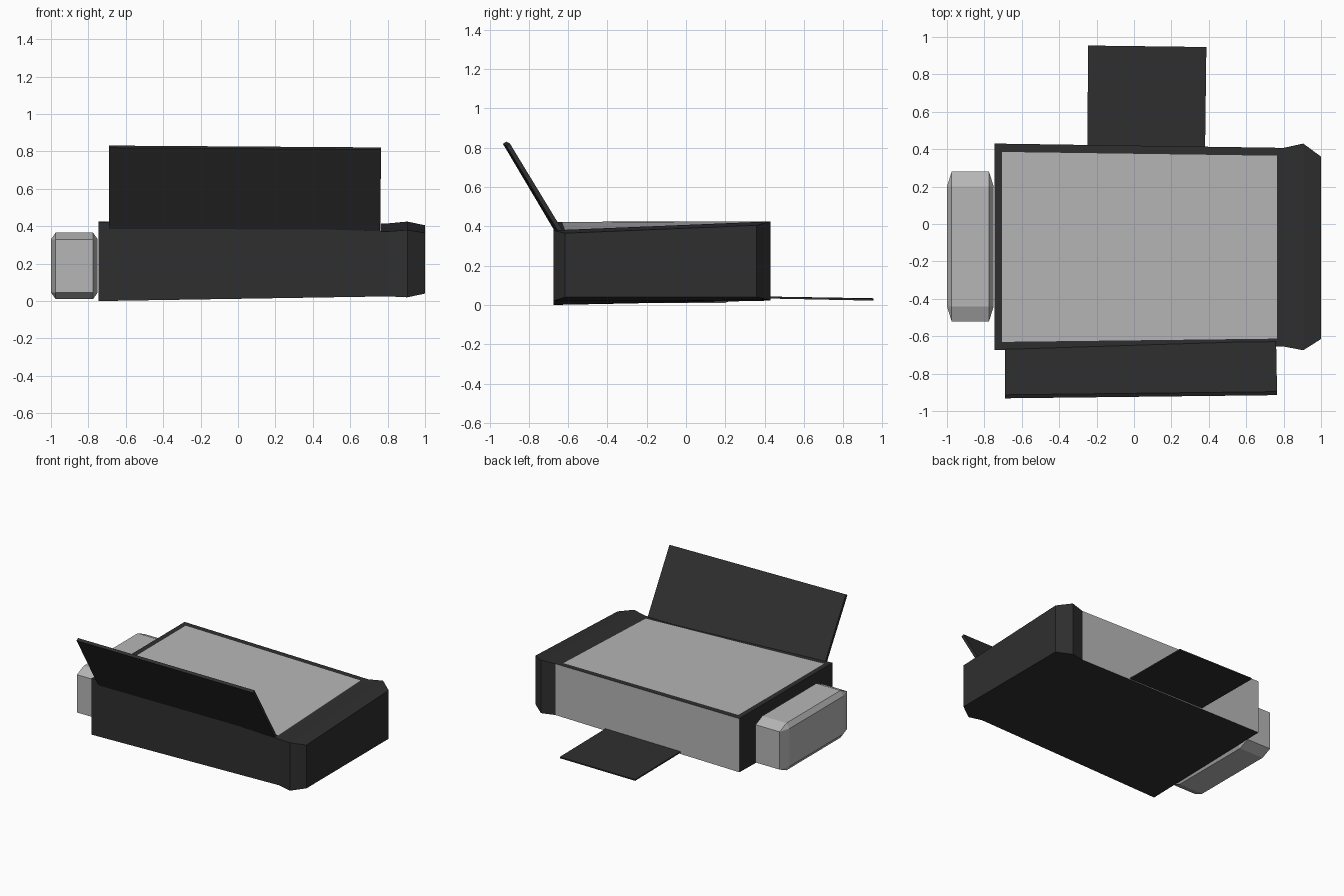
import bpy, bmesh
from mathutils import Vector

cube = bpy.data.objects.get("Cube")
if cube:
    bpy.data.objects.remove(cube)


def material(name, level):
    mat = bpy.data.materials.new(name)
    mat.use_nodes = True
    color = (level, level, level, 1)
    mat.diffuse_color = color
    mat.node_tree.nodes["Principled BSDF"].inputs["Base Color"].default_value = color
    return mat


charcoal = material("charcoal", 0.028)
light_grey = material("light_grey", 0.47)


def finish(name, bm, *mats):
    bmesh.ops.recalc_face_normals(bm, faces=bm.faces)
    mesh = bpy.data.meshes.new(name)
    bm.to_mesh(mesh)
    bm.free()
    for mat in mats:
        mesh.materials.append(mat)
    obj = bpy.data.objects.new(name, mesh)
    bpy.context.collection.objects.link(obj)
    return obj


def flap(name, corners, thickness):
    """Thin board: a four-cornered sheet extruded along its normal."""
    bm = bmesh.new()
    face = bm.faces.new([bm.verts.new(c) for c in corners])
    bm.normal_update()
    shift = face.normal * thickness
    top = bmesh.ops.extrude_face_region(bm, geom=[face], use_keep_orig=True)["geom"]
    moved = [v for v in top if isinstance(v, bmesh.types.BMVert)]
    bmesh.ops.translate(bm, verts=moved, vec=shift)
    return finish(name, bm, charcoal)


# Body: slightly twisted box lofted through stations along x
# (x, front y, back y, bottom z front/back, top z front/back)
left_end = Vector((-0.745, -0.675, 0.43, 0.0, 0.022, 0.423, 0.425))
shoulder = Vector((0.8, -0.655, 0.407, 0.025, 0.03, 0.372, 0.415))
flare = Vector((0.905, -0.675, 0.43, 0.02, 0.025, 0.38, 0.425))
right_end = Vector((1.0, -0.615, 0.36, 0.04, 0.04, 0.365, 0.405))
stations = [left_end, left_end.lerp(shoulder, 0.026),
            left_end.lerp(shoulder, 0.977), shoulder, flare, right_end]

bm = bmesh.new()
rings = []
for x, yf, yb, bf, bb, tf, tb in stations:
    front, back = Vector((x, yf, tf)), Vector((x, yb, tb))
    ring = [(x, yf, bf), (x, yb, bb), back, back.lerp(front, 0.04),
            front.lerp(back, 0.04), front]
    rings.append([bm.verts.new(p) for p in ring])
for i, (a, b) in enumerate(zip(rings, rings[1:])):
    for j in range(6):
        k = (j + 1) % 6
        face = bm.faces.new((a[j], a[k], b[k], b[j]))
        top_panel = j == 3 and i == 1
        back_panel = j == 1 and i < 3
        face.material_index = int(top_panel or back_panel)
bm.faces.new(rings[0])
bm.faces.new(rings[-1])
finish("body", bm, charcoal, light_grey)

# Front flap, leaning forward and up
flap("front_flap", [(-0.69, -0.665, 0.37), (0.76, -0.648, 0.37),
                    (0.765, -0.915, 0.81), (-0.69, -0.932, 0.82)], -0.022)

# Back flap, lying low behind the body
flap("back_flap", [(-0.25, 0.41, 0.033), (0.38, 0.405, 0.033),
                   (0.387, 0.946, 0.022), (-0.245, 0.954, 0.024)], 0.01)

# Side block: bevelled cube stretched to size
bm = bmesh.new()
bmesh.ops.create_cube(bm, size=1)
bmesh.ops.bevel(bm, geom=bm.edges[:], offset=0.1, segments=1,
                affect='EDGES', profile=0.5)
bmesh.ops.scale(bm, verts=bm.verts, vec=(0.25, 0.8, 0.355))
bmesh.ops.translate(bm, verts=bm.verts, vec=(-0.875, -0.12, 0.188))
finish("side_block", bm, light_grey)
